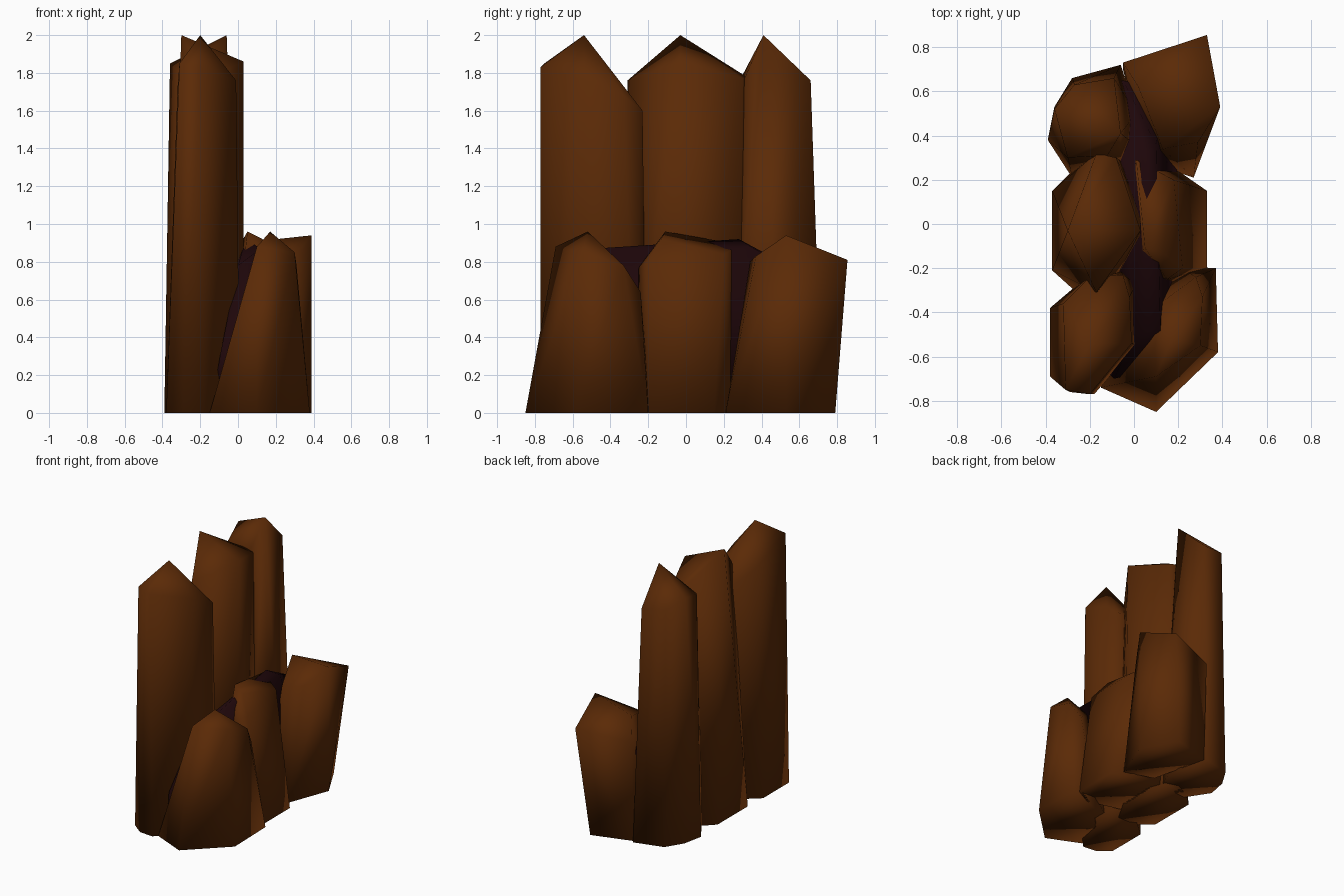
import bpy
import bmesh
from math import radians

default_cube = bpy.data.objects.get("Cube")
if default_cube:
    bpy.data.objects.remove(default_cube, do_unlink=True)


def make_material(name, colour):
    material = bpy.data.materials.new(name)
    material.use_nodes = True
    material.diffuse_color = colour
    shader = material.node_tree.nodes["Principled BSDF"]
    shader.inputs["Base Color"].default_value = colour
    shader.inputs["Roughness"].default_value = 0.9
    return material


def make_stone(name, material, base, crown, ground=0):
    """Wrap a convex chunk around a ground outline and its crown corners."""
    bm = bmesh.new()
    for x, y in base:
        bm.verts.new((x, y, ground))
    for corner in crown:
        bm.verts.new(corner)
    hull = bmesh.ops.convex_hull(bm, input=bm.verts[:])
    spare = {v for key in ("geom_interior", "geom_unused") for v in hull[key]
             if isinstance(v, bmesh.types.BMVert)}
    bmesh.ops.delete(bm, geom=list(spare), context='VERTS')
    bmesh.ops.dissolve_limit(bm, angle_limit=radians(4), verts=bm.verts[:],
                             edges=bm.edges[:])
    bmesh.ops.recalc_face_normals(bm, faces=bm.faces[:])
    mesh = bpy.data.meshes.new(name)
    bm.to_mesh(mesh)
    bm.free()
    mesh.materials.append(material)
    stone = bpy.data.objects.new(name, mesh)
    bpy.context.collection.objects.link(stone)
    # Soft shading that also rolls under the base
    bpy.ops.object.select_all(action='DESELECT')
    stone.select_set(True)
    bpy.context.view_layer.objects.active = stone
    bpy.ops.object.shade_smooth_by_angle(angle=radians(120))


brown = make_material("brown_stone", (0.104, 0.023, 0.002, 1))
dark = make_material("dark_core", (0.013, 0.002, 0.003, 1))

# Tall row, front to back
make_stone(
    "tall_front_stone", brown,
    base=[(-.38, -.69), (-.29, -.76), (-.18, -.77), (.01, -.55),
          (.01, -.27), (-.06, -.21), (-.18, -.21), (-.38, -.38)],
    crown=[(-.31, -.75, 1.85), (-.2, -.77, 1.83), (-.2, -.54, 2),
           (-.01, -.54, 1.76), (-.02, -.33, 1.68), (-.05, -.23, 1.6),
           (-.2, -.24, 1.6), (-.32, -.36, 1.72)])
make_stone(
    "tall_middle_stone", brown,
    base=[(-.37, -.21), (-.27, -.3), (-.11, -.3), (.03, -.06),
          (.03, .06), (-.05, .28), (-.15, .31), (-.28, .24), (-.37, .15)],
    crown=[(-.3, -.03, 2), (.03, -.03, 1.86), (-.17, -.31, 1.76),
           (-.17, .32, 1.78), (-.08, .3, 1.77)])
make_stone(
    "tall_back_stone", brown,
    base=[(-.39, .38), (-.36, .53), (-.28, .66), (-.06, .72),
          (.01, .5), (0, .36), (-.06, .23), (-.28, .21)],
    crown=[(-.06, .41, 2), (-.09, .66, 1.76), (-.27, .63, 1.78),
           (-.36, .52, 1.85), (-.3, .3, 1.79), (-.12, .31, 1.77)])

# Short row, front to back
make_stone(
    "short_front_stone", brown,
    base=[(-.15, -.74), (.1, -.85), (.38, -.58), (.37, -.2),
          (.2, -.19), (-.13, -.4)],
    crown=[(.1, -.69, .88), (.17, -.52, .96), (.3, -.55, .85),
           (.31, -.33, .78), (.28, -.24, .64), (.09, -.38, .78)])
make_stone(
    "short_middle_stone", brown,
    base=[(-.06, -.2), (.2, -.27), (.33, -.2), (.33, .15),
          (.2, .24), (-.06, .24)],
    crown=[(.05, -.11, .96), (.13, -.13, .92), (.15, -.25, .77),
           (.22, -.2, .8), (.18, .2, .84), (.01, .29, .89)])
make_stone(
    "short_back_stone", brown,
    base=[(.05, .28), (.27, .21), (.39, .53), (.25, .79), (-.05, .7)],
    crown=[(.33, .855, .81), (.39, .53, .94), (.29, .37, .83),
           (.13, .34, .8), (.02, .62, .9), (-.05, .73, .76)])

# Dark filling between the rows, leaning with the short stones
make_stone(
    "dark_core", dark, ground=.1,
    base=[(-.13, -.66), (.1, -.65), (.2, -.25), (.2, .2),
          (.15, .6), (-.2, .6)],
    crown=[(-.09, -.7, .33), (0, -.5, .78), (.12, -.48, .87),
           (.1, -.26, .82), (.04, .28, .92), (.1, .36, .87),
           (-.05, .65, .72)])
